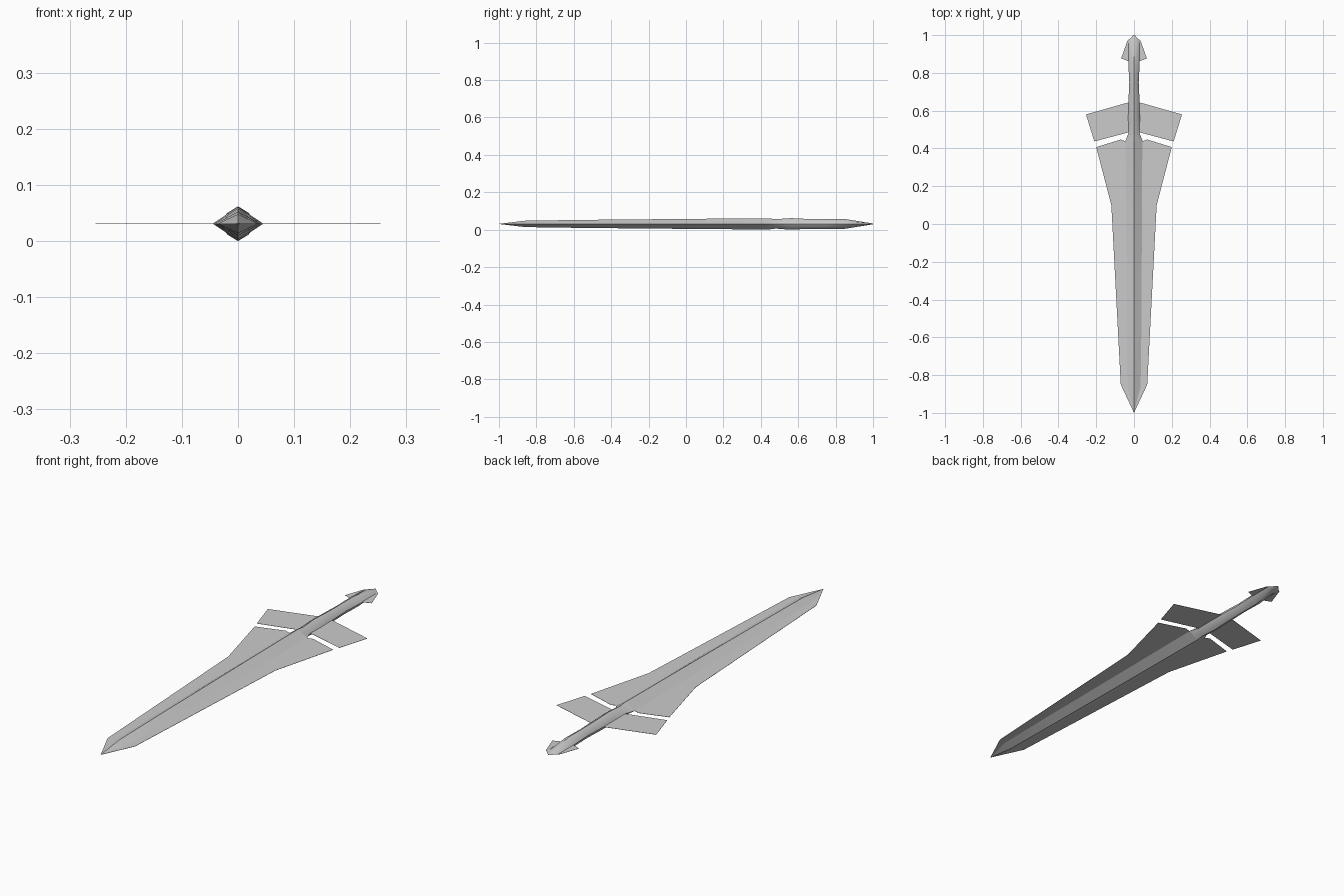
import bpy, bmesh, math

old = bpy.data.objects.get("Cube")
if old:
    bpy.data.objects.remove(old, do_unlink=True)

MID = 0.031      # height of the flat centre plane
THICK = 0.001    # thickness of the plates

steel = bpy.data.materials.new("grey steel")
steel.use_nodes = True
GREY = (0.6, 0.6, 0.6, 1.0)
steel.diffuse_color = GREY
steel.node_tree.nodes["Principled BSDF"].inputs["Base Color"].default_value = GREY


def add_object(name, bm):
    bmesh.ops.recalc_face_normals(bm, faces=bm.faces[:])
    mesh = bpy.data.meshes.new(name)
    bm.to_mesh(mesh)
    bm.free()
    mesh.materials.append(steel)
    ob = bpy.data.objects.new(name, mesh)
    bpy.context.collection.objects.link(ob)
    return ob


def plate(name, half):
    """Thin symmetric plate from the right-hand half of its outline."""
    outline = half + [(-x, y) for x, y in reversed(half) if x > 0]
    bm = bmesh.new()
    face = bm.faces.new([bm.verts.new((x, y, MID - THICK / 2)) for x, y in outline])
    ext = bmesh.ops.extrude_face_region(bm, geom=[face])
    for v in ext["geom"]:
        if isinstance(v, bmesh.types.BMVert):
            v.co.z += THICK
    bmesh.ops.triangulate(bm, faces=[f for f in bm.faces if len(f.verts) > 4])
    return add_object(name, bm)


def spine(name, stations):
    """Loft of eight-point rings: y, half width, half height, bulge of the sides."""
    bm = bmesh.new()
    rings = []
    for y, w, h, b in stations:
        k = 0.5 + b
        ring = [(w, 0), (w * k, h * k), (0, h), (-w * k, h * k),
                (-w, 0), (-w * k, -h * k), (0, -h), (w * k, -h * k)]
        rings.append([bm.verts.new((x, y, MID + z)) for x, z in ring])
    for r0, r1 in zip(rings, rings[1:]):
        for i in range(8):
            j = (i + 1) % 8
            bm.faces.new((r0[i], r0[j], r1[j], r1[i]))
    bm.faces.new(rings[0])
    bm.faces.new(rings[-1])
    return add_object(name, bm)


# Raised blade ridge: plain diamond section tapering to the point
ridge = spine("blade_ridge", [
    (-1.00, 0.0005, 0.0005, 0),
    (-0.86, 0.036, 0.017, 0),
    (-0.55, 0.040, 0.0215, 0),
    (0.10, 0.043, 0.0275, 0),
    (0.44, 0.045, 0.030, 0),
])

# Grip: rounder section running through the guard to the pommel tip
grip = spine("grip", [
    (0.44, 0.045, 0.030, 0),
    (0.48, 0.030, 0.025, 0.12),
    (0.56, 0.031, 0.031, 0.12),
    (0.64, 0.030, 0.027, 0.14),
    (0.75, 0.025, 0.026, 0.14),
    (0.85, 0.030, 0.026, 0.14),
    (0.97, 0.030, 0.007, 0.10),
    (1.00, 0.004, 0.002, 0.10),
])

# Flat blade, crossguard and pommel fins
plate("blade", [(0, 0.42), (0.042, 0.437), (0.07, 0.447), (0.20, 0.407),
                (0.12, 0.10), (0.07, -0.85), (0, -1.0)])
plate("crossguard", [(0, 0.652), (0.254, 0.58), (0.21, 0.437), (0, 0.493)])
plate("pommel_fins", [(0, 0.998), (0.035, 0.97), (0.068, 0.877), (0.03, 0.862), (0, 0.862)])

# Smooth shading with the ridges kept crisp
bpy.ops.object.select_all(action="DESELECT")
for ob in (ridge, grip):
    ob.select_set(True)
bpy.context.view_layer.objects.active = grip
bpy.ops.object.shade_smooth_by_angle(angle=math.radians(35))
